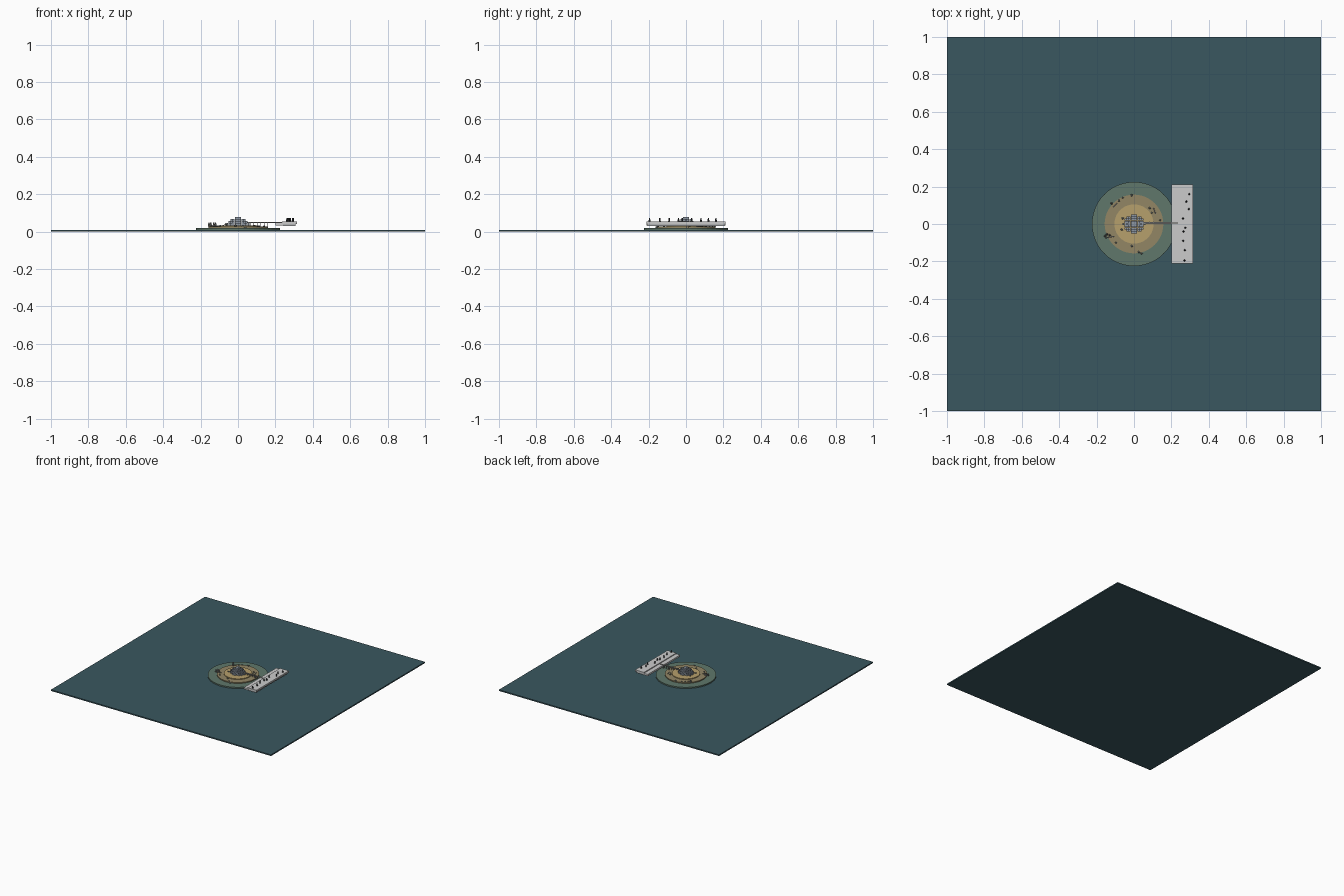
import bpy, bmesh, math
from mathutils import Matrix, Vector

if "Cube" in bpy.data.objects:
    bpy.data.objects.remove(bpy.data.objects["Cube"])


def mat(name, r, g, b):
    m = bpy.data.materials.new(name)
    m.diffuse_color = (r, g, b, 1)
    m.use_nodes = True
    m.node_tree.nodes["Principled BSDF"].inputs["Base Color"].default_value = m.diffuse_color
    return m


WATER = mat("water", 0.042, 0.095, 0.115)
SHOAL = mat("shoal", 0.115, 0.185, 0.145)
WET = mat("wet_sand", 0.29, 0.24, 0.13)
SAND = mat("dry_sand", 0.47, 0.35, 0.15)
STONE = mat("stone", 0.27, 0.31, 0.36)
WOOD = mat("wood", 0.25, 0.25, 0.24)
DECK = mat("pale_deck", 0.75, 0.76, 0.77)
HULL = mat("hull", 0.45, 0.46, 0.47)
DARK = mat("dark_cloth", 0.04, 0.045, 0.05)
ROCK = mat("rock", 0.2, 0.22, 0.2)


def finish(bm, name, material):
    me = bpy.data.meshes.new(name)
    bm.to_mesh(me)
    bm.free()
    me.materials.append(material)
    ob = bpy.data.objects.new(name, me)
    bpy.context.collection.objects.link(ob)
    return ob


def add_box(bm, x0, x1, y0, y1, z0, z1):
    m = Matrix.Translation(((x0 + x1) / 2, (y0 + y1) / 2, (z0 + z1) / 2))
    bmesh.ops.create_cube(bm, size=1, matrix=m @ Matrix.Diagonal((x1 - x0, y1 - y0, z1 - z0, 1)))


def add_cyl(bm, x, y, z0, z1, r0, r1, n=8):
    bmesh.ops.create_cone(bm, cap_ends=True, segments=n, radius1=r0, radius2=r1, depth=z1 - z0,
                          matrix=Matrix.Translation((x, y, (z0 + z1) / 2)))


def box(name, material, *dims):
    bm = bmesh.new()
    add_box(bm, *dims)
    return finish(bm, name, material)


# Water sheet and the three stacked island discs
box("water_sheet", WATER, -1, 1, -1, 1, 0, 0.01)
for name, m, r, z0, z1 in (("shoal_disc", SHOAL, 0.225, 0.008, 0.02),
                           ("wet_sand_disc", WET, 0.157, 0.018, 0.028),
                           ("dry_sand_disc", SAND, 0.105, 0.026, 0.034)):
    bm = bmesh.new()
    add_cyl(bm, 0, 0, z0, z1, r, r, 48)
    finish(bm, name, m)

# Stepped mound of small square blocks
bm = bmesh.new()
CELL = 0.0115
for layer, (rx, ry) in enumerate(((0.058, 0.048), (0.048, 0.041), (0.036, 0.032), (0.022, 0.02))):
    z = 0.034 + layer * CELL
    for i in range(-5, 6):
        for j in range(-5, 6):
            x, y = i * CELL, j * CELL
            if (x / rx) ** 2 + (y / ry) ** 2 <= 1.03:
                h = CELL * 0.46
                add_box(bm, x - h, x + h, y - h, y + h, z, z + CELL * 0.96)
finish(bm, "block_mound", STONE)

# Thin jetty from the mound to the platform, on paired posts
box("jetty_walkway", WOOD, 0.04, 0.24, 0.0, 0.012, 0.046, 0.051)
bm = bmesh.new()
for i in range(8):
    x = 0.065 + i * 0.019
    for y in (0.001, 0.011):
        add_cyl(bm, x, y, 0.01, 0.046, 0.0012, 0.0012, 6)
finish(bm, "jetty_posts", WOOD)

# Long platform: low step on the island side, raised deck on the sea side
box("platform_hull", HULL, 0.24, 0.308, -0.205, 0.205, 0.031, 0.044)
box("platform_step", DECK, 0.2, 0.24, -0.21, 0.21, 0.034, 0.048)
box("platform_deck", DECK, 0.235, 0.315, -0.21, 0.21, 0.042, 0.055)


# Standing figures: tapered body and round head
def figures(name, material, spots, z, h):
    bm = bmesh.new()
    for x, y in spots:
        add_cyl(bm, x, y, z, z + h * 0.75, h * 0.28, h * 0.18)
        bmesh.ops.create_uvsphere(bm, u_segments=8, v_segments=6, radius=h * 0.18,
                                  matrix=Matrix.Translation((x, y, z + h * 0.84)))
    finish(bm, name, material)


figures("deck_figures", DARK, ((0.295, 0.16), (0.28, 0.12), (0.293, 0.08), (0.262, 0.03), (0.275, -0.02),
                               (0.265, -0.04), (0.263, -0.09), (0.272, -0.14), (0.27, -0.195)), 0.055, 0.019)
figures("shore_figures", WOOD, ((-0.155, -0.065), (-0.13, -0.06), (-0.145, -0.055), (-0.12, 0.11)), 0.028, 0.022)

# Loose stones around the shore
bm = bmesh.new()
for x, y, z, s in ((-0.012, 0.153, 0.028, 0.009), (-0.06, 0.14, 0.028, 0.006), (-0.08, 0.125, 0.028, 0.007),
                   (0.085, 0.085, 0.028, 0.008), (0.095, 0.06, 0.028, 0.006), (-0.095, -0.1, 0.028, 0.007),
                   (-0.012, -0.118, 0.028, 0.008), (0.025, -0.15, 0.028, 0.007), (0.04, -0.157, 0.02, 0.008),
                   (0.14, 0.02, 0.028, 0.006), (-0.06, 0.03, 0.036, 0.008), (-0.065, -0.03, 0.036, 0.008)):
    bmesh.ops.create_icosphere(bm, subdivisions=1, radius=s,
                               matrix=Matrix.Translation((x, y, z + s * 0.4)) @ Matrix.Diagonal((1, 0.8, 0.8, 1)))
finish(bm, "shore_stones", ROCK)

# Driftwood logs lying on the sand
bm = bmesh.new()
for x, y, a, l in ((-0.13, -0.07, 0.2, 0.05), (0.11, 0.07, 1.9, 0.035), (-0.1, 0.1, 0.8, 0.03)):
    m = Matrix.Translation((x, y, 0.031)) @ Matrix.Rotation(a, 4, 'Z') @ Matrix.Rotation(math.pi / 2, 4, 'Y')
    bmesh.ops.create_cone(bm, cap_ends=True, segments=8, radius1=0.003, radius2=0.0025, depth=l, matrix=m)
finish(bm, "driftwood", WOOD)
